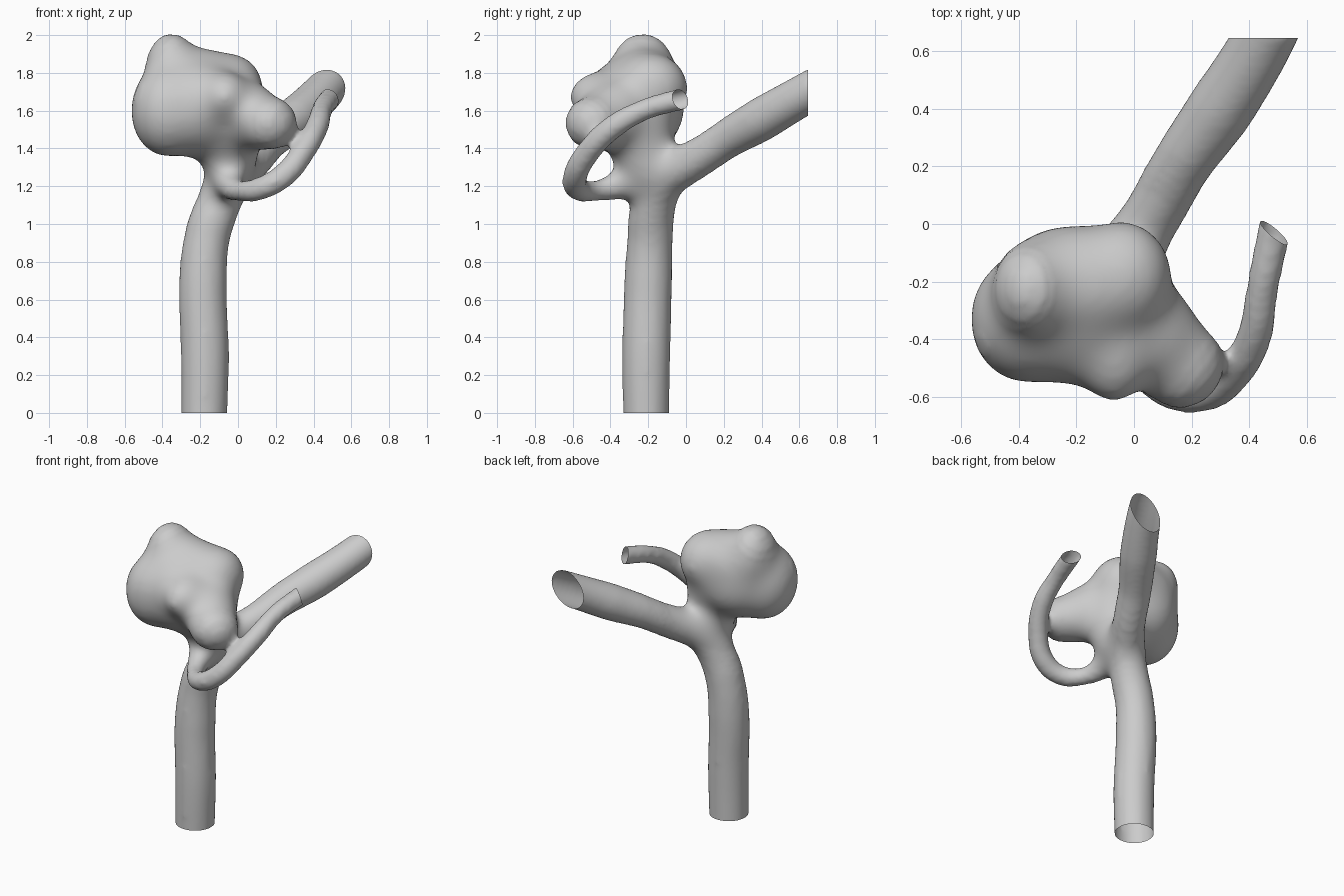
import bpy, bmesh
from mathutils import Vector, Matrix

if "Cube" in bpy.data.objects:
    bpy.data.objects.remove(bpy.data.objects["Cube"])

body = bmesh.new()


def add_vessel(points):
    """Capped tube through (x, y, z, radius) points, merged into the body."""
    cu = bpy.data.curves.new("vessel_path", 'CURVE')
    cu.dimensions = '3D'
    cu.bevel_depth = 1.0
    cu.bevel_resolution = 6
    cu.resolution_u = 8
    cu.use_fill_caps = True
    sp = cu.splines.new('BEZIER')
    sp.bezier_points.add(len(points) - 1)
    for bp, (x, y, z, r) in zip(sp.bezier_points, points):
        bp.co = (x, y, z)
        bp.radius = r
        bp.handle_left_type = bp.handle_right_type = 'AUTO'
    ob = bpy.data.objects.new("vessel_path", cu)
    bpy.context.collection.objects.link(ob)
    me = bpy.data.meshes.new_from_object(ob.evaluated_get(bpy.context.evaluated_depsgraph_get()))
    body.from_mesh(me)
    bpy.data.objects.remove(ob)
    bpy.data.meshes.remove(me)


def add_lobe(centre, radii):
    m = Matrix.Translation(centre) @ Matrix.Diagonal((*radii, 1))
    bmesh.ops.create_icosphere(body, subdivisions=4, radius=1, matrix=m)


# main trunk, bending into the large branch
add_vessel([(-.18, -.21, -.1, .123), (-.175, -.21, .3, .129), (-.185, -.2, .7, .129),
            (-.165, -.19, .92, .122), (-.11, -.175, 1.1, .124), (-.04, -.12, 1.24, .13),
            (.045, 0, 1.315, .115), (.16, .2, 1.44, .105), (.3, .4, 1.555, .118),
            (.415, .58, 1.66, .112), (.49, .72, 1.74, .108)])
# thin curling branch
add_vessel([(-.05, -.22, 1.27, .11), (-.045, -.36, 1.205, .085), (.01, -.48, 1.18, .062),
            (.12, -.575, 1.19, .065), (.245, -.585, 1.26, .067), (.345, -.515, 1.385, .066),
            (.415, -.39, 1.51, .065), (.445, -.22, 1.605, .058), (.485, -.03, 1.66, .06),
            (.51, .08, 1.69, .06)])
# neck of the sac
add_vessel([(-.04, -.18, 1.22, .12), (-.05, -.23, 1.38, .17), (-.08, -.26, 1.55, .23)])
# sac lobes
add_lobe((-.22, -.28, 1.62), (.28, .28, .27))
add_lobe((-.37, -.33, 1.6), (.205, .23, .255))
add_lobe((-.345, -.23, 1.8), (.155, .185, .215))
add_lobe((-.2, -.215, 1.72), (.28, .215, .215))
add_lobe((-.04, -.185, 1.72), (.18, .205, .19))
add_lobe((.15, -.48, 1.535), (.165, .165, .155))
add_lobe((.06, -.38, 1.57), (.17, .18, .19))
add_lobe((-.07, -.45, 1.675), (.14, .18, .14))

# fuse everything into one skin
bmesh.ops.remove_doubles(body, verts=body.verts, dist=1e-5)
bmesh.ops.recalc_face_normals(body, faces=body.faces)
me = bpy.data.meshes.new("blood_vessel")
body.to_mesh(me)
body.free()
vessel = bpy.data.objects.new("blood_vessel", me)
bpy.context.collection.objects.link(vessel)
rm = vessel.modifiers.new("fuse", 'REMESH')
rm.mode = 'VOXEL'
rm.voxel_size = .016
fused = bpy.data.meshes.new_from_object(vessel.evaluated_get(bpy.context.evaluated_depsgraph_get()))
vessel.modifiers.clear()

# soften all, and the sac and junction more, fading outwards
bm = bmesh.new()
bm.from_mesh(fused)
centre = Vector((-.15, -.25, 1.55))
for reach, steps in ((9, 10), (.56, 5), (.53, 8), (.5, 12), (.47, 15), (.44, 15)):
    verts = [v for v in bm.verts if (v.co - centre).length < reach]
    for _ in range(steps):
        bmesh.ops.smooth_vert(bm, verts=verts, factor=.5,
                              use_axis_x=True, use_axis_y=True, use_axis_z=True)

# cut the three ends open
for co, no in (((-.18, -.21, 0), (0, 0, -1)), ((.45, .645, 1.7), (0, 1, 0)),
               ((.485, -.03, 1.66), (.6, .7, .25))):
    co = Vector(co)
    faces = [f for f in bm.faces if (f.calc_center_median() - co).length < .3]
    edges = {e for f in faces for e in f.edges}
    verts = {v for f in faces for v in f.verts}
    bmesh.ops.bisect_plane(bm, geom=list(verts) + list(edges) + faces, dist=1e-5,
                           plane_co=co, plane_no=Vector(no).normalized(), clear_outer=True)
for f in bm.faces:
    f.smooth = True
bm.to_mesh(me)
bm.free()
bpy.data.meshes.remove(fused)
